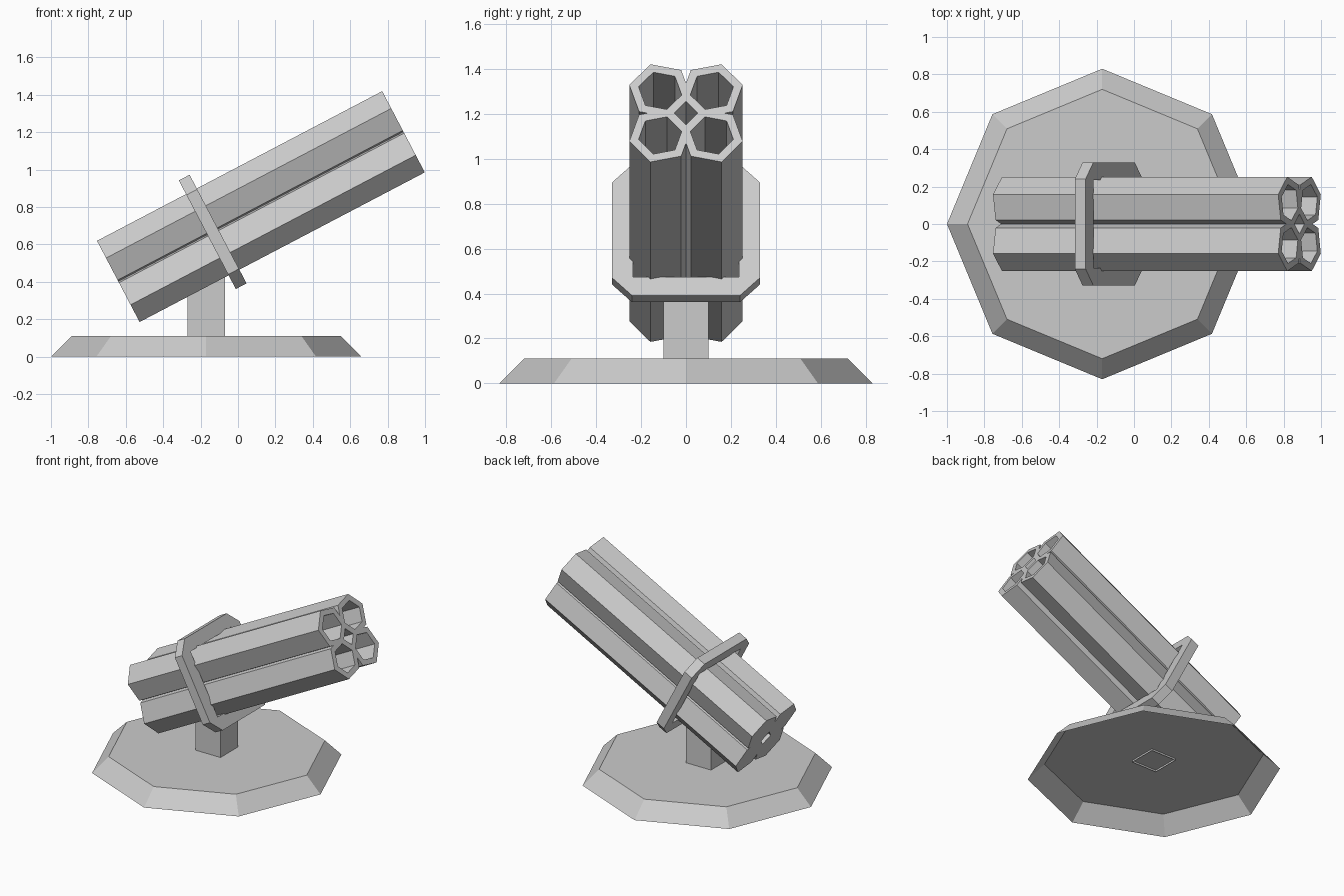
import bpy, bmesh, math
from mathutils import Matrix

if "Cube" in bpy.data.objects:
    bpy.data.objects.remove(bpy.data.objects["Cube"])

TILT = math.atan2(0.80, 1.525)
LENGTH = 1.722
# launcher frame: local x runs along the barrels from the rear end
LAUNCHER = Matrix.Translation((-0.64, 0, 0.402)) @ Matrix.Rotation(-TILT, 4, 'Y')


def loft(name, rings, matrix=Matrix(), closed=False, cap_start=True):
    """Skin a list of equal-length point rings; cap the ends or join them."""
    bm = bmesh.new()
    loops = [[bm.verts.new(p) for p in ring] for ring in rings]
    n = len(loops[0])
    pairs = list(zip(loops, loops[1:]))
    if closed:
        pairs.append((loops[-1], loops[0]))
    else:
        bm.faces.new(loops[-1])
        if cap_start:
            bm.faces.new(loops[0])
    for a, b in pairs:
        for i in range(n):
            j = (i + 1) % n
            bm.faces.new((a[i], a[j], b[j], b[i]))
    bmesh.ops.remove_doubles(bm, verts=bm.verts, dist=1e-5)
    bmesh.ops.recalc_face_normals(bm, faces=bm.faces)
    me = bpy.data.meshes.new(name)
    bm.to_mesh(me)
    bm.free()
    ob = bpy.data.objects.new(name, me)
    bpy.context.collection.objects.link(ob)
    ob.matrix_world = matrix
    return ob


def polygon(r, n, start=0.0):
    return [(r * math.cos(start + i * math.tau / n),
             r * math.sin(start + i * math.tau / n)) for i in range(n)]


def chamfered_square(h, c):
    return [(h, c - h), (h, h - c), (h - c, h), (c - h, h),
            (-h, h - c), (-h, c - h), (c - h, -h), (h - c, -h)]


# octagonal base shell with sloped sides, open underneath
loft("base", [[(x - 0.17, y, z) for x, y in polygon(r, 8)]
              for r, z in ((0.83, 0), (0.72, 0.11))], cap_start=False)

# square post, open below and just poking through the base top
loft("post", [[(x - 0.17, y, z) for x, y in chamfered_square(0.1, 0)[::2]]
              for z in (0.097, 0.45)], cap_start=False)

# four mirrored hexagonal barrels, open at the muzzle
for sy, row in ((-1, "left"), (1, "right")):
    for sz, level in ((1, "upper"), (-1, "lower")):
        rings = []
        for r, x in ((0.14, 0), (0.14, LENGTH), (0.098, LENGTH), (0.098, 0.5)):
            rings.append([(x, sy * (0.115 - y), sz * (0.112 + z))
                          for y, z in polygon(r, 6, math.radians(108))])
        loft(f"barrel_{level}_{row}", rings, LAUNCHER)

# clamp frame around the barrels
front, back = 0.57 + 0.0325, 0.57 - 0.0325
outer, inner = chamfered_square(0.328, 0.088), chamfered_square(0.235, 0)
loft("clamp_frame", [[(x, y, z) for y, z in shape]
                     for shape, x in ((outer, back), (outer, front),
                                      (inner, front), (inner, back))],
     LAUNCHER, closed=True)
